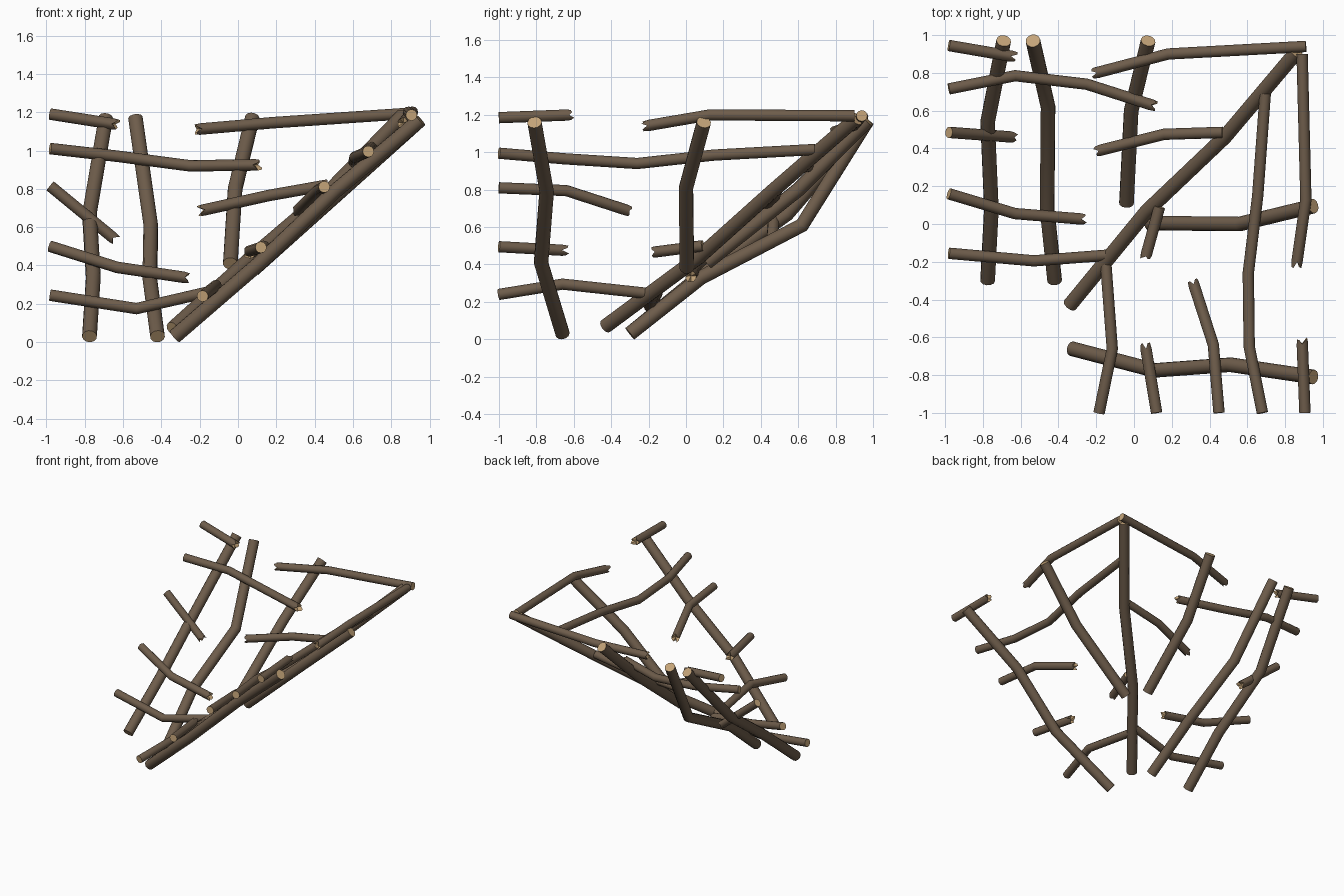
import bpy, bmesh, math, random
from mathutils import Vector

if "Cube" in bpy.data.objects:
    bpy.data.objects.remove(bpy.data.objects["Cube"])

random.seed(4)
SIDES = 12


def material(name, rgb):
    m = bpy.data.materials.new(name)
    m.diffuse_color = (*rgb, 1)
    m.use_nodes = True
    m.node_tree.nodes["Principled BSDF"].inputs["Base Color"].default_value = m.diffuse_color
    return m


BARK = material("brown bark", (0.155, 0.108, 0.07))
CUT = material("pale cut wood", (0.55, 0.37, 0.19))


def log(name, points, radius, broken_start=False, broken_end=False):
    """Round log along a bent path; ends are sawn flat or splintered."""
    pts = [Vector(p) for p in points]
    bm = bmesh.new()
    n = len(pts)
    first = (pts[1] - pts[0]).normalized()
    side = first.cross(Vector((0, 0, 1))).normalized()
    rings = []
    for i, p in enumerate(pts):
        a = (p - pts[i - 1]).normalized() if i else first
        b = (pts[i + 1] - p).normalized() if i < n - 1 else a
        t = (a + b).normalized()
        u = (side - t * side.dot(t)).normalized()
        v = t.cross(u)
        broken = (i == 0 and broken_start) or (i == n - 1 and broken_end)
        ring = []
        for k in range(SIDES):
            ang = 2 * math.pi * k / SIDES
            co = p + (u * math.cos(ang) + v * math.sin(ang)) * radius
            if broken:
                out = t if i else -t
                co += out * (random.uniform(-0.03, -0.012) if k % 3 == 0
                             else random.uniform(-0.008, 0.012))
            ring.append(bm.verts.new(co))
        rings.append(ring)
    # bark
    for r0, r1 in zip(rings, rings[1:]):
        for k in range(SIDES):
            j = (k + 1) % SIDES
            bm.faces.new((r0[k], r0[j], r1[j], r1[k]))
    # end grain
    for ring, p, inward, broken in ((rings[0], pts[0], first, broken_start),
                                    (rings[-1], pts[-1], (pts[-2] - pts[-1]).normalized(), broken_end)):
        c = bm.verts.new(p + inward * (0.025 if broken else 0))
        for k in range(SIDES):
            f = bm.faces.new((ring[k], ring[(k + 1) % SIDES], c))
            f.material_index = 1
    bmesh.ops.recalc_face_normals(bm, faces=bm.faces)
    me = bpy.data.meshes.new(name)
    bm.to_mesh(me)
    bm.free()
    me.materials.append(BARK)
    me.materials.append(CUT)
    ob = bpy.data.objects.new(name, me)
    bpy.context.collection.objects.link(ob)
    bpy.ops.object.select_all(action='DESELECT')
    ob.select_set(True)
    bpy.context.view_layer.objects.active = ob
    bpy.ops.object.shade_smooth_by_angle(angle=math.radians(40))


# Thick rafters
R = 0.039
log("left_outer_rafter", [(-0.69, 0.97, 1.17), (-0.775, 0.54, 0.67),
                          (-0.755, 0.08, 0.34), (-0.775, -0.30, 0.03)], R)
log("left_inner_rafter", [(-0.535, 0.97, 1.17), (-0.455, 0.62, 0.61),
                          (-0.46, 0.08, 0.33), (-0.42, -0.30, 0.03)], R)
log("left_short_rafter", [(0.075, 0.97, 1.17), (-0.015, 0.60, 0.80), (-0.04, 0.11, 0.41)], R)
log("hip_rafter", [(-0.34, -0.43, 0.07), (0.07, 0.07, 0.44),
                   (0.48, 0.46, 0.79), (0.86, 0.91, 1.18)], R)
log("right_short_rafter", [(0.95, 0.095, 1.16), (0.56, 0.0, 0.81), (0.08, 0.005, 0.38)], R)
log("right_outer_rafter", [(0.95, -0.81, 1.16), (0.51, -0.745, 0.79),
                           (0.11, -0.775, 0.41), (-0.33, -0.66, 0.03)], R)

# Thin battens of the left slope: path, broken start, broken end
left_battens = [
    ([(-0.98, 0.945, 1.19), (-0.63, 0.885, 1.135)], 0, 1),
    ([(-0.98, 0.715, 1.01), (-0.63, 0.785, 0.97), (-0.25, 0.74, 0.92), (0.11, 0.625, 0.925)], 0, 1),
    ([(-0.98, 0.485, 0.815), (-0.64, 0.46, 0.535)], 0, 1),
    ([(-0.98, 0.16, 0.50), (-0.63, 0.055, 0.39), (-0.26, 0.025, 0.335)], 0, 1),
    ([(-0.98, -0.155, 0.245), (-0.53, -0.195, 0.175), (-0.14, -0.165, 0.265)], 0, 0),
    ([(-0.22, 0.795, 1.11), (0.18, 0.90, 1.145), (0.91, 0.94, 1.195)], 1, 0),
    ([(-0.20, 0.385, 0.685), (0.16, 0.475, 0.765), (0.47, 0.485, 0.82)], 1, 0),
]
# Thin battens of the right slope
right_battens = [
    ([(0.89, 0.90, 1.195), (0.91, 0.13, 1.20), (0.86, -0.22, 1.14)], 0, 1),
    ([(0.695, 0.69, 1.015), (0.655, 0.15, 0.985), (0.605, -0.26, 0.94),
      (0.61, -0.65, 0.965), (0.68, -1.0, 0.995)], 0, 0),
    ([(0.135, 0.09, 0.50), (0.06, -0.18, 0.465)], 0, 1),
    ([(0.31, -0.30, 0.685), (0.42, -0.64, 0.795), (0.45, -1.0, 0.81)], 1, 0),
    ([(0.06, -0.64, 0.475), (0.12, -1.0, 0.495)], 1, 0),
    ([(-0.15, -0.20, 0.245), (-0.115, -0.66, 0.295), (-0.185, -1.0, 0.24)], 0, 0),
    ([(0.89, -0.61, 1.20), (0.905, -1.0, 1.185)], 1, 0),
]
for label, battens in (("left", left_battens), ("right", right_battens)):
    for i, (path, bs, be) in enumerate(battens):
        log(f"{label}_batten_{i + 1}", path, 0.03, bs, be)
